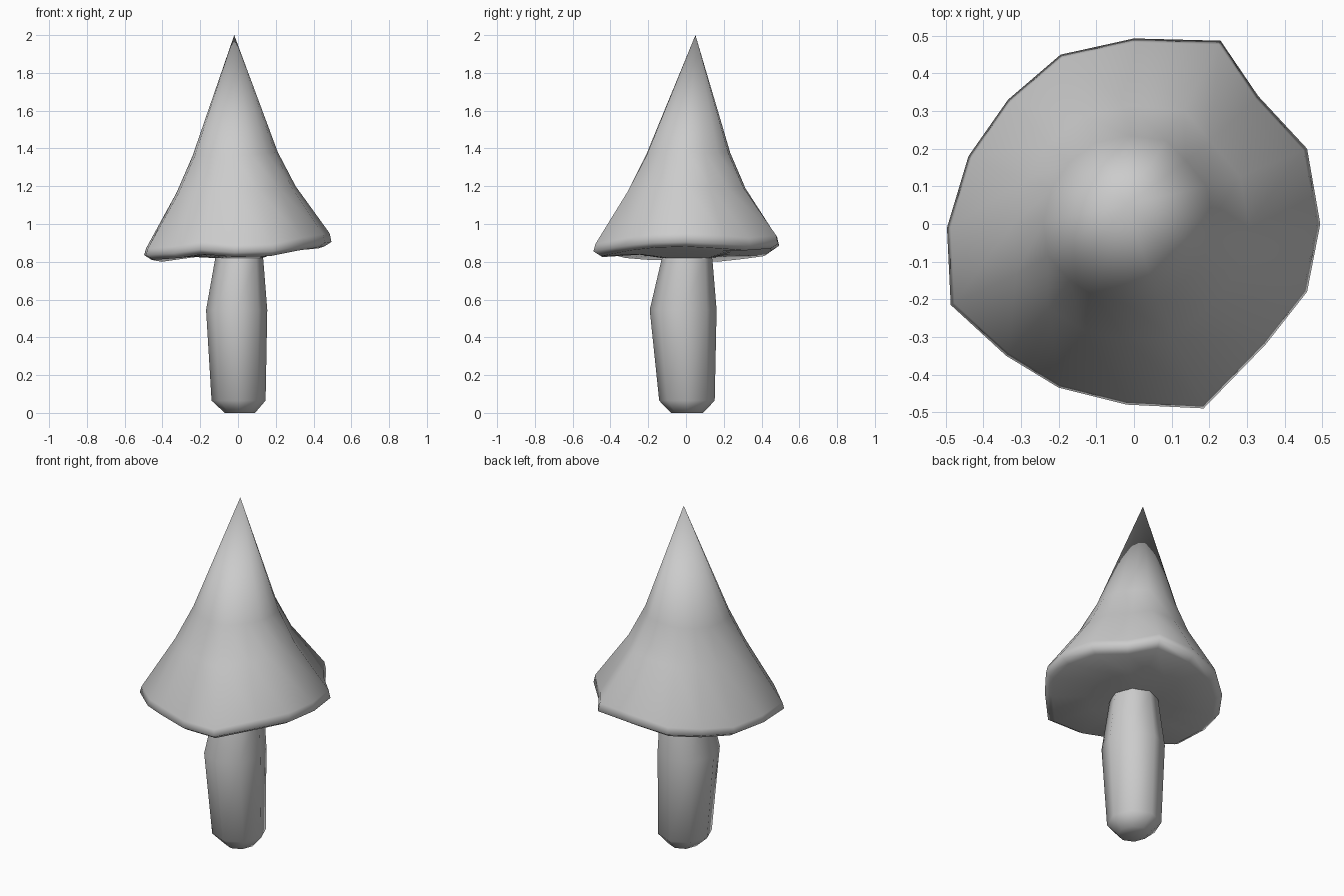
import bpy, bmesh
from math import cos, sin, pi, atan2
from mathutils import Vector

if "Cube" in bpy.data.objects:
    bpy.data.objects.remove(bpy.data.objects["Cube"])

# Irregular cap rim: x, y, height of the lower edge
RIM = [(.495, 0, .88), (.46, .2, .87), (.33, .34, .86), (.23, .487, .87),
       (0, .493, .86), (-.195, .45, .83), (-.335, .33, .815), (-.44, .18, .80),
       (-.497, -.01, .81), (-.487, -.215, .81), (-.34, -.35, .82), (-.2, -.435, .84),
       (-.02, -.48, .825), (.185, -.49, .83), (.35, -.32, .86), (.46, -.18, .875)]


def loft(name, rings):
    """Skin a list of equal-length rings; single-point rings become fans."""
    bm = bmesh.new()
    loops = [[bm.verts.new(p) for p in ring] for ring in rings]
    for a, b in zip(loops, loops[1:]):
        n = max(len(a), len(b))
        for i in range(n):
            j = (i + 1) % n
            quad = [a[i % len(a)], a[j % len(a)], b[j % len(b)], b[i % len(b)]]
            bm.faces.new(list(dict.fromkeys(quad)))
    bmesh.ops.recalc_face_normals(bm, faces=bm.faces)
    mesh = bpy.data.meshes.new(name)
    bm.to_mesh(mesh)
    bm.free()
    mesh.shade_smooth()
    obj = bpy.data.objects.new(name, mesh)
    bpy.context.collection.objects.link(obj)
    return obj


def cap_ring(radius, height, wobble, follow, cx=0, cy=0):
    """Ring blended between a circle and the wavy rim outline."""
    out = []
    for x, y, z in RIM:
        a = atan2(y, x)
        r = radius * (1 - wobble + wobble * Vector((x, y)).length / .495)
        out.append((cx + r * cos(a), cy + r * sin(a), height + follow * (z - .84)))
    return out


def circle(rx, ry, z, cx=0, cy=0, n=8):
    return [(cx + rx * cos(2 * pi * i / n), cy + ry * sin(2 * pi * i / n), z)
            for i in range(n)]


# Pointed cap, rolled rim and hollow underside
loft("mushroom_cap", [
    [(-.02, .05, 2)],
    cap_ring(.225, 1.37, .5, .3, -.015, .01),
    cap_ring(.315, 1.18, .7, .5, -.01, 0),
    cap_ring(.485, .905, 1, 1.15),
    cap_ring(.495, .865, 1, 1),
    cap_ring(.455, .84, 1, 1),
    cap_ring(.25, .845, .6, .5),
    cap_ring(.13, .82, 0, 0),
    [(0, 0, .86)],
])

# Bulging stem with a tapered foot
loft("mushroom_stem", [
    [(.01, .005, 0)],
    circle(.08, .085, 0, .01, .005),
    circle(.143, .147, .065, .003, .005),
    circle(.162, .177, .545, -.007, -.015),
    circle(.128, .135, .81, .006, .005),
    circle(.12, .12, .86, .006, .005),
    [(0, 0, .87)],
])
